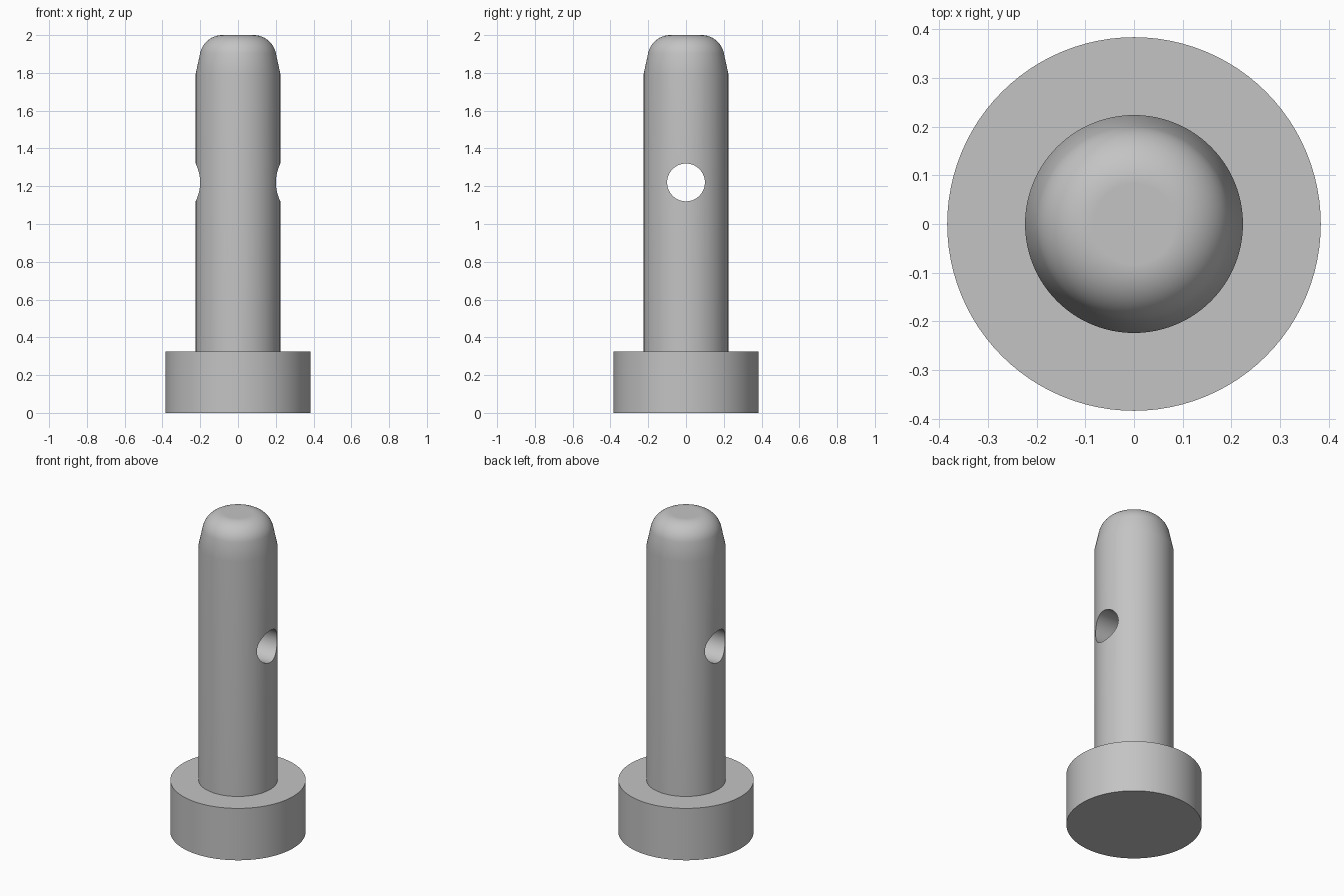
import bpy, bmesh, math
from mathutils import Matrix

cube = bpy.data.objects.get("Cube")
if cube:
    bpy.data.objects.remove(cube, do_unlink=True)

HEAD_R, HEAD_H = 0.384, 0.325
SHAFT_R, TOP = 0.224, 2.0
HOLE_R, HOLE_Z = 0.1, 1.22
SIDES = 96

steel = bpy.data.materials.new("plain grey")
steel.use_nodes = True
grey = (0.55, 0.55, 0.55, 1)
steel.diffuse_color = grey
steel.node_tree.nodes["Principled BSDF"].inputs["Base Color"].default_value = grey


def lathe(name, profile):
    """Solid of revolution with flat caps from (radius, height) points."""
    bm = bmesh.new()
    rings = []
    for r, z in profile:
        ring = bmesh.ops.create_circle(bm, segments=SIDES, radius=r,
                                       matrix=Matrix.Translation((0, 0, z)))
        rings.append(ring["verts"])
    for low, high in zip(rings, rings[1:]):
        for i in range(SIDES):
            j = (i + 1) % SIDES
            bm.faces.new((low[i], low[j], high[j], high[i]))
    bm.faces.new(rings[0])
    bm.faces.new(rings[-1])
    bmesh.ops.recalc_face_normals(bm, faces=bm.faces)
    mesh = bpy.data.meshes.new(name)
    bm.to_mesh(mesh)
    bm.free()
    mesh.materials.append(steel)
    obj = bpy.data.objects.new(name, mesh)
    bpy.context.collection.objects.link(obj)
    return obj


def activate(obj):
    bpy.ops.object.select_all(action='DESELECT')
    obj.select_set(True)
    bpy.context.view_layer.objects.active = obj


# Head disc
head = lathe("head", [(HEAD_R, 0), (HEAD_R, HEAD_H)])

# Shaft with a tapered lead-in and a rounded tip
taper, fillet = math.radians(12), 0.12
tip_r = 0.083
profile = [(SHAFT_R, HEAD_H - 0.02), (SHAFT_R, 1.795)]
steps = 14
for i in range(steps + 1):
    a = taper + (math.pi / 2 - taper) * i / steps
    profile.append((tip_r + fillet * math.cos(a),
                    TOP - fillet + fillet * math.sin(a)))
shaft = lathe("shaft", profile)

# Cross hole through the shaft, running side to side
cutter = lathe("hole_cutter", [(HOLE_R, -0.5), (HOLE_R, 0.5)])
cutter.data.transform(Matrix.Translation((0, 0, HOLE_Z))
                      @ Matrix.Rotation(math.pi / 2, 4, 'Y'))
cutter.hide_render = True
cut = shaft.modifiers.new("cross_hole", 'BOOLEAN')
cut.operation = 'DIFFERENCE'
cut.solver = 'EXACT'
cut.object = cutter
activate(shaft)
bpy.ops.object.modifier_apply(modifier=cut.name)
bpy.data.objects.remove(cutter, do_unlink=True)

# Smooth round walls, crisp rims
for part in (head, shaft):
    activate(part)
    bpy.ops.object.shade_smooth_by_angle(angle=math.radians(30))
    weighted = part.modifiers.new("even_shading", 'WEIGHTED_NORMAL')
    weighted.keep_sharp = True
